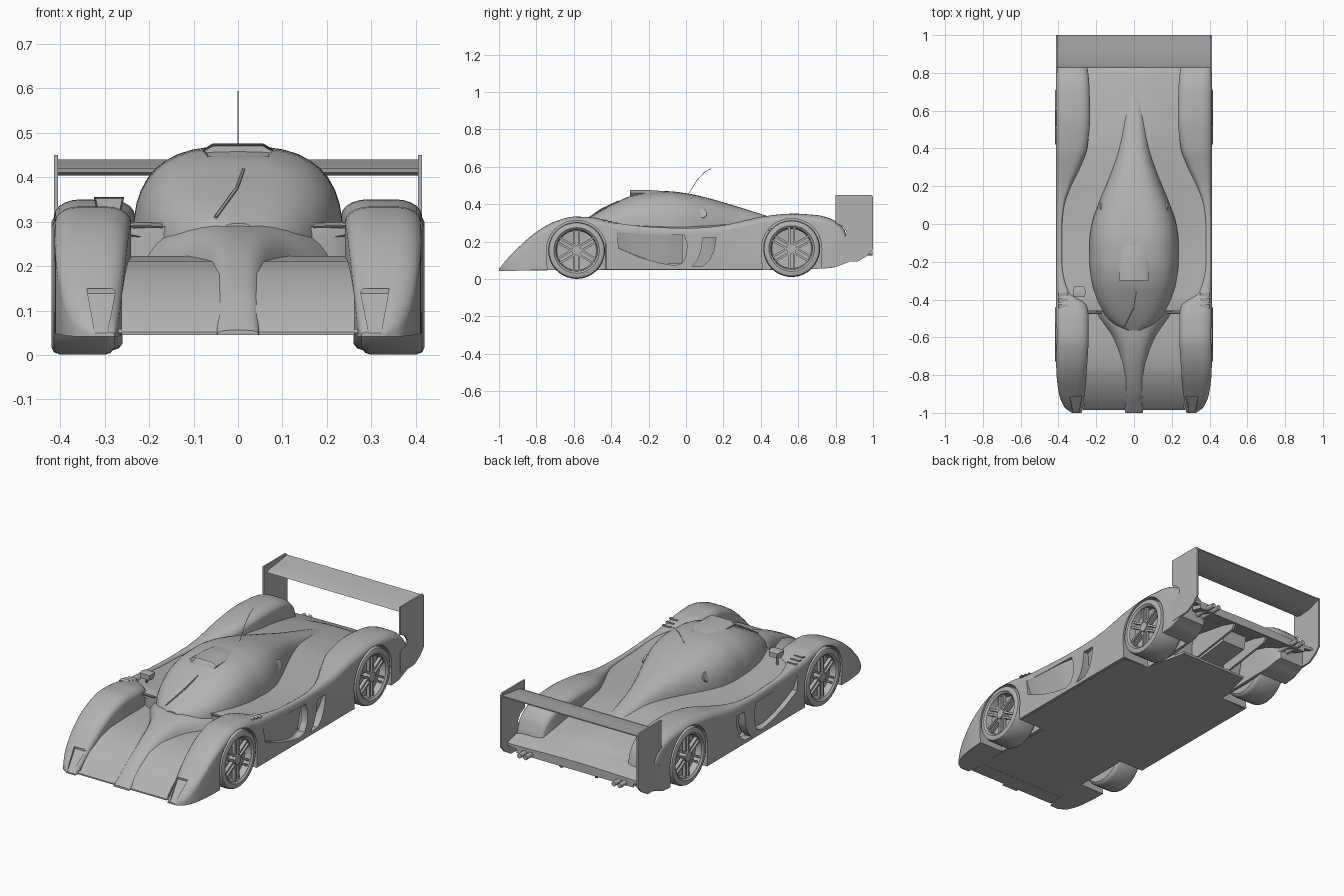
import bpy, bmesh, math
from mathutils import Vector, Matrix

if "Cube" in bpy.data.objects:
    bpy.data.objects.remove(bpy.data.objects["Cube"])

grey = bpy.data.materials.new("plain_grey")
grey.use_nodes = True
grey.diffuse_color = (0.45, 0.45, 0.45, 1)
grey.node_tree.nodes["Principled BSDF"].inputs["Base Color"].default_value = (0.45, 0.45, 0.45, 1)


def smooth(ob):
    bpy.ops.object.select_all(action='DESELECT')
    ob.select_set(True)
    bpy.context.view_layer.objects.active = ob
    bpy.ops.object.shade_smooth_by_angle(angle=math.radians(35))


def finish(name, bm, mirror=False):
    bmesh.ops.recalc_face_normals(bm, faces=bm.faces)
    me = bpy.data.meshes.new(name)
    bm.to_mesh(me)
    bm.free()
    me.materials.append(grey)
    ob = bpy.data.objects.new(name, me)
    bpy.context.collection.objects.link(ob)
    smooth(ob)
    if mirror:
        ob.modifiers.new("mirror", 'MIRROR').use_mirror_merge = False
    return ob


def pchip(rows, sub):
    """Smooth, overshoot-free interpolation of station rows along their first value."""
    def slope(i, k):
        return (rows[i + 1][k] - rows[i][k]) / (rows[i + 1][0] - rows[i][0])

    def tangent(i, k):
        if i == 0 or i == len(rows) - 1:
            return slope(min(i, len(rows) - 2), k)
        a, b = slope(i - 1, k), slope(i, k)
        return 2 * a * b / (a + b) if a * b > 0 else 0.0
    out = []
    for i in range(len(rows) - 1):
        h = rows[i + 1][0] - rows[i][0]
        for s in range(sub):
            t = s / sub
            row = [rows[i][0] + h * t]
            for k in range(1, len(rows[0])):
                row.append((2*t**3 - 3*t**2 + 1) * rows[i][k] + (3*t**2 - 2*t**3) * rows[i + 1][k]
                           + h * ((t**3 - 2*t**2 + t) * tangent(i, k) + (t**3 - t**2) * tangent(i + 1, k)))
            out.append(row)
    out.append(list(rows[-1]))
    return out


def loft(name, rows, section, sub=4, mirror=False, intake=0):
    bm = bmesh.new()
    rings = [[bm.verts.new((x, r[0], z)) for x, z in section(*r[1:])] for r in pchip(rows, sub)]
    n = len(rings[0])
    for a, b in zip(rings, rings[1:]):
        for i in range(n):
            bm.faces.new((a[i], a[(i + 1) % n], b[(i + 1) % n], b[i]))
    front = bm.faces.new(rings[0])
    bm.faces.new(rings[-1])
    if intake:
        bmesh.ops.recalc_face_normals(bm, faces=bm.faces)
        bmesh.ops.inset_region(bm, faces=[front], thickness=0.005)
        bmesh.ops.translate(bm, verts=front.verts, vec=(0, intake, 0))
    return finish(name, bm, mirror)


def prism(name, pts, a, b, axis='x', mirror=False):
    """Outline extruded from a to b: (y, z) points along x, or (x, y) points along z."""
    bm = bmesh.new()
    put = (lambda p, d: (d, p[0], p[1])) if axis == 'x' else (lambda p, d: (p[0], p[1], d))
    lo, hi = ([bm.verts.new(put(p, d)) for p in pts] for d in (a, b))
    bm.faces.new(lo)
    bm.faces.new(hi)
    for i in range(len(pts)):
        j = (i + 1) % len(pts)
        bm.faces.new((lo[i], lo[j], hi[j], hi[i]))
    return finish(name, bm, mirror)


def rod(name, pts, r, seg=10, mirror=False):
    bm = bmesh.new()
    for p, q in zip(pts, pts[1:]):
        p, q = Vector(p), Vector(q)
        rot = (q - p).to_track_quat('Z', 'Y').to_matrix().to_4x4()
        bmesh.ops.create_cone(bm, cap_ends=True, segments=seg, radius1=r, radius2=r,
                              depth=(q - p).length, matrix=Matrix.Translation((p + q) / 2) @ rot)
    return finish(name, bm, mirror)


def cut(ob, cutter):
    mod = ob.modifiers.new("cut", 'BOOLEAN')
    mod.operation, mod.solver, mod.object = 'DIFFERENCE', 'EXACT', cutter
    bpy.ops.object.select_all(action='DESELECT')
    ob.select_set(True)
    bpy.context.view_layer.objects.active = ob
    bpy.ops.object.modifier_apply(modifier=mod.name)
    bpy.data.objects.remove(cutter)


# Cross-sections
def arch(w, zb, zt, n=2.8, steps=20):
    pts = []
    for i in range(steps + 1):
        a = math.pi * i / steps
        c, s = math.cos(a), math.sin(a)
        pts.append((math.copysign(abs(c) ** (2 / n), c) * w, zb + (zt - zb) * abs(s) ** (2 / n)))
    return pts


def fender_section(xi, xo, zb, zt):
    rw, rh = 0.33 * (xo - xi), min(0.036, 0.6 * (zt - zb))
    arc = [math.pi / 2 * i / 5 for i in range(6)]
    return ([(xi, zb)] + [(xi + rw * (1 - math.cos(a)), zt - rh * (1 - math.sin(a))) for a in arc]
            + [(xo - rw * (1 - math.sin(a)), zt - rh * (1 - math.cos(a))) for a in arc] + [(xo, zb)])


def tub_section(hw, zb, ze, zc):
    half = [(hw * t, ze + (zc - ze) * (1 - t * t) ** 2) for t in (1, .8, .6, .4, .2)]
    half = [(hw * .86, min(zb, ze - .03)), (hw * .86, ze - .02), (hw, ze - .012)] + half
    return half + [(0, zc)] + [(-x, z) for x, z in reversed(half)]


def lamp_section(zb, zt):
    w = .01 + .2 * (zb - .03)
    return [(.308 - w, zb), (.308 + w, zb), (.34, zt), (.276, zt)]


# Full-length side bodies with the four fenders
fender = loft("side_body", [
    (-1, .278, .328, .042, .052), (-.97, .27, .368, .042, .092), (-.9, .262, .397, .045, .165),
    (-.8, .252, .41, .048, .252), (-.7, .245, .413, .05, .308), (-.6, .24, .413, .05, .334),
    (-.5, .24, .413, .05, .33), (-.43, .25, .413, .05, .315), (-.36, .34, .413, .05, .298),
    (-.2, .376, .413, .05, .28), (0, .376, .413, .05, .272), (.1, .364, .413, .05, .276),
    (.2, .33, .413, .05, .288), (.3, .285, .413, .05, .31), (.4, .248, .413, .05, .333),
    (.57, .232, .413, .05, .35), (.7, .235, .413, .055, .342), (.78, .24, .412, .06, .32),
    (.84, .25, .411, .08, .275), (.87, .26, .408, .09, .2)], fender_section)
WHEELS = {"front": (-.585, .153, .268), "rear": (.565, .163, .25)}
for y, z, x in WHEELS.values():
    cut(fender, rod("arch_cutter", [(x, y, z), (.5, y, z)], .161, 48))
    cut(fender, prism("well_cutter", [(y - .153, 0), (y + .153, 0), (y + .161, z - .01), (y - .161, z - .01)], x, .5))
for outline in ([(-.37, .25), (-.2, .24), (-.01, .235), (.005, .19), (.003, .13), (-.02, .085), (-.06, .073),
                 (-.14, .086), (-.25, .117), (-.36, .165)],
                [(.09, .222), (.16, .222), (.15, .155), (.125, .1), (.09, .07), (.03, .066), (.06, .1), (.08, .15)]):
    cut(fender, prism("side_duct_cutter", outline, .34, .5))
cut(fender, loft("lamp_cutter", [(-1.02, .03, .15), (-.91, .138, .15)], lamp_section, sub=1))
smooth(fender)
fender.modifiers.new("mirror", 'MIRROR').use_mirror_merge = False
# Panels that lean inward towards the lower lip of each duct
for name, rows in {
        "side_duct_panel": [(-.37, .412, .25, .17), (-.25, .412, .246, .12), (-.1, .408, .24, .08), (-.02, .395, .236, .085)],
        "side_vent_panel": [(.03, .375, .225, .066), (.09, .385, .225, .07), (.16, .405, .225, .15)]}.items():
    loft(name, rows, lambda x, zt, zb: [(x, zt), (x - .025, zb), (.325, zb), (.325, zt)], mirror=True)

# Central tub and rear deck
loft("tub_and_rear_deck", [
    (-.46, .25, .05, .285, .295), (-.4, .36, .05, .29, .295), (-.34, .39, .05, .285, .295),
    (0, .39, .05, .262, .30), (.1, .382, .05, .264, .30), (.2, .355, .05, .268, .302), (.3, .312, .05, .272, .306),
    (.4, .268, .05, .275, .308), (.57, .25, .05, .26, .288), (.62, .25, .2, .255, .278), (.8, .26, .17, .218, .24),
    (.85, .30, .155, .2, .215), (.88, .40, .145, .19, .2), (.95, .407, .125, .165, .172)], tub_section)

# Front deck and raised nose spine
deck = [(-.985, .052), (-.95, .09), (-.9, .132), (-.82, .182), (-.74, .21), (-.6, .222), (-.44, .22)]
prism("front_deck", deck + [(-.44, .05), (-.985, .045)], -.262, .262)
loft("nose_spine", [
    (-1, .046, .045, .056), (-.95, .052, .045, .10), (-.9, .058, .05, .142), (-.8, .068, .05, .205),
    (-.7, .088, .05, .252), (-.6, .128, .05, .283), (-.5, .20, .05, .298), (-.42, .255, .05, .296)],
    lambda w, a, b: arch(w, a, b, 3.2))

# Teardrop canopy
loft("canopy", [
    (-.565, .045, .24, .296), (-.53, .11, .24, .32), (-.48, .155, .24, .352), (-.4, .198, .24, .396),
    (-.3, .226, .24, .443), (-.2, .237, .24, .466), (-.1, .237, .24, .47), (0, .225, .24, .459),
    (.1, .192, .24, .438), (.2, .152, .24, .41), (.3, .115, .23, .38), (.4, .088, .22, .348),
    (.6, .06, .2, .29), (.78, .03, .18, .238)], arch)
loft("roof_scoop", [(-.3, .08, .445, .475), (-.2, .08, .447, .476), (-.11, .06, .45, .469)],
     lambda w, a, b: [(-w * .85, a), (w * .85, a), (w, (a + b) / 2), (w * .7, b), (-w * .7, b), (-w, (a + b) / 2)],
     sub=2, intake=.05)
rod("fuel_cap", [(.14, .085, .335), (.185, .085, .352)], .026, 20, mirror=True)
rod("antenna", [(0, .01, .45), (0, .06, .53), (0, .1, .572), (0, .135, .592)], .0015, 6)
rod("wiper", [(.012, -.36, .417), (-.003, -.45, .375), (-.05, -.545, .31)], .004, 6)
loft("mirror_pod", [(-.385, .03, .325, .352), (-.36, .034, .32, .355), (-.33, .025, .325, .35)],
     lambda w, a, b: [(x - .29, z) for x, z in ((-w, b), (w, b), (w * .8, a), (-w * .8, a))], sub=2)
rod("mirror_stalk", [(-.3, -.35, .325), (-.31, -.34, .28)], .006)

# Suspension arms and louvres behind the front wheels
rod("upper_suspension_arm", [(.17, -.47, .292), (.28, -.47, .294)], .006, mirror=True)
rod("lower_suspension_arm", [(.15, -.585, .15), (.3, -.585, .15)], .01, mirror=True)
for i in range(3):
    y, z = -.445 + .03 * i, .309 - .007 * i
    prism(f"louvre_{i + 1}", [(y, z), (y + .02, z + .004), (y + .02, z + .01), (y, z + .006)], .35, .4, mirror=True)

# Flat floor, splitter and tail structure
half = [(.25, -.97), (.262, -.74), (.25, -.43), (.4, -.42), (.4, .4), (.25, .41), (.2, .64)]
prism("floor", half + [(-x, y) for x, y in reversed(half)], .048, .06, 'z')
prism("front_splitter", [(-.985, .05), (-.975, .058), (-.9, .058), (-.9, .045)], -.27, .27)
prism("diffuser_strake", [(.6, .055), (.92, .1), (.94, .14), (.6, .2)], .1, .112, mirror=True)
rod("rear_suspension_arm", [(.1, .565, .16), (.3, .565, .163)], .012, mirror=True)
prism("gearbox", [(.55, .07), (.8, .1), (.82, .19), (.55, .22)], -.07, .07)
for i, x in enumerate((.265, .3)):
    rod(f"exhaust_{i + 1}", [(x, .85, .14), (x, .998, .14)], .013, 14, mirror=True)

# Rear wing
prism("wing_end_plate", [(.8, .45), (.99, .45), (1, .44), (1, .16), (.97, .125), (.92, .095), (.8, .09),
                         (.8, .21), (.85, .225), (.86, .25), (.84, .28), (.8, .3)], .405, .414, mirror=True)
prism("rear_wing", [(.825, .41), (.85, .404), (.92, .408), (1, .434), (1, .44), (.92, .428), (.85, .42)], -.407, .407)

# Wheels: lathed tyre and dish, paired spokes and hub
for name, (y, z, x_in) in WHEELS.items():
    x0, r = x_in + .01, .152
    profile = [(x0, 0), (x0, .11), (x0, .138), (x0 + .008, .148), (x0 + .02, r), (.4, r), (.414, .147),
               (.419, .137), (.419, .122), (.414, .118), (.411, .112), (.378, .106), (.368, 0)]
    bm = bmesh.new()
    vs = [bm.verts.new((px, y, z + pr)) for px, pr in profile]
    es = [bm.edges.new(e) for e in zip(vs, vs[1:])]
    bmesh.ops.spin(bm, geom=vs + es, cent=(0, y, z), axis=(1, 0, 0), angle=math.tau, steps=40)
    bmesh.ops.remove_doubles(bm, verts=bm.verts, dist=.0005)
    finish(f"{name}_wheel", bm, True)
    bm = bmesh.new()
    for k in range(6):
        for off in (-.013, .013):
            m = (Matrix.Translation((.396, y, z)) @ Matrix.Rotation(math.tau * k / 6, 4, 'X')
                 @ Matrix.Translation((0, off, .066)) @ Matrix.Diagonal((.018, .011, .096, 1)))
            bmesh.ops.create_cube(bm, size=1, matrix=m)
    finish(f"{name}_spokes", bm, True)
    rod(f"{name}_hub", [(.36, y, z), (.411, y, z)], .026, 16, mirror=True)
